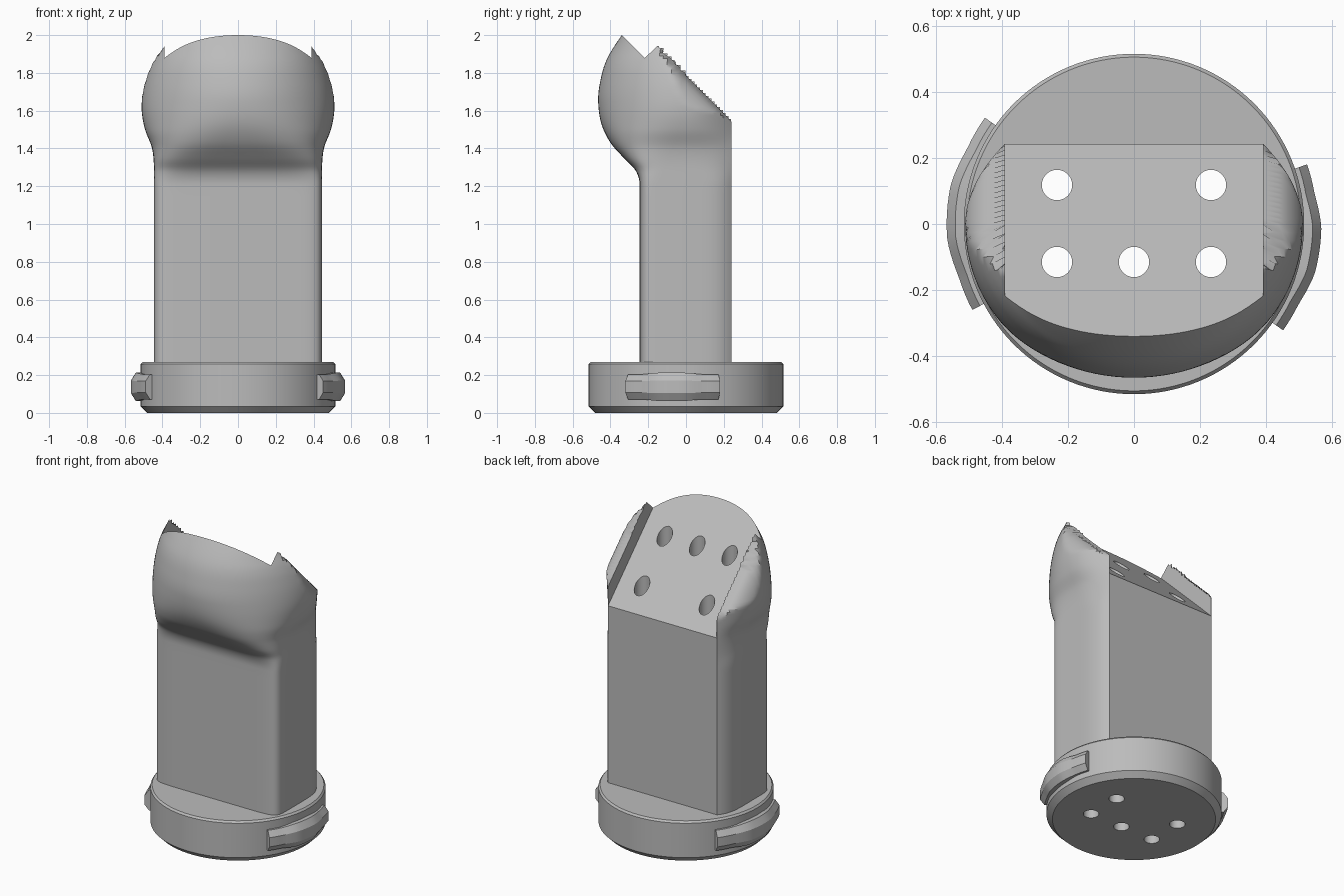
import bpy, bmesh
from math import sin, cos, pi, sqrt, radians
from mathutils import Matrix

if "Cube" in bpy.data.objects:
    bpy.data.objects.remove(bpy.data.objects["Cube"])

grey = bpy.data.materials.new("matte grey")
grey.use_nodes = True
GREY = (0.5, 0.5, 0.5, 1)
grey.diffuse_color = GREY
grey.node_tree.nodes["Principled BSDF"].inputs["Base Color"].default_value = GREY


def finish(bm, name):
    bmesh.ops.recalc_face_normals(bm, faces=bm.faces)
    mesh = bpy.data.meshes.new(name)
    bm.to_mesh(mesh)
    bm.free()
    mesh.materials.append(grey)
    obj = bpy.data.objects.new(name, mesh)
    bpy.context.collection.objects.link(obj)
    return obj


def loft(rings, name):
    """Skin a list of closed rings and cap both ends."""
    bm = bmesh.new()
    rows = [[bm.verts.new(p) for p in ring] for ring in rings]
    n = len(rows[0])
    for a, b in zip(rows, rows[1:]):
        for i in range(n):
            j = (i + 1) % n
            bm.faces.new((a[i], a[j], b[j], b[i]))
    bm.faces.new(rows[0][::-1])
    bm.faces.new(rows[-1])
    return finish(bm, name)


def select(obj):
    bpy.ops.object.select_all(action='DESELECT')
    obj.select_set(True)
    bpy.context.view_layer.objects.active = obj


def cut(obj, cutter):
    mod = obj.modifiers.new("cut", 'BOOLEAN')
    mod.operation = 'DIFFERENCE'
    mod.solver = 'EXACT'
    mod.object = cutter
    select(obj)
    bpy.ops.object.modifier_apply(modifier=mod.name)


def smooth(obj, angle=30):
    select(obj)
    bpy.ops.object.shade_smooth_by_angle(angle=radians(angle))


def curve(table, z):
    """Smooth interpolation through (height, value) pairs."""
    if z <= table[0][0]:
        return table[0][1]
    last = len(table) - 1

    def slope(i):
        if i in (0, last):
            return 0 if i == 0 else slope(last - 1)
        (a, u), (b, v) = table[i - 1], table[i + 1]
        return (v - u) / (b - a)
    for i in range(last):
        (a, u), (b, v) = table[i], table[i + 1]
        if z <= b:
            h = b - a
            t = (z - a) / h
            return (u * (1 + 2 * t) * (1 - t) ** 2 + v * t * t * (3 - 2 * t)
                    + h * t * (1 - t) * (slope(i) * (1 - t) - slope(i + 1) * t))
    return table[last][1]


# Neck and bulging head: half width, front depth and squareness by height
WIDTH = [(1.28, .445), (1.4, .455), (1.5, .492), (1.6, .51), (1.7, .505),
         (1.8, .482), (1.87, .455), (1.92, .43), (2.06, .38)]
FRONT = [(1.2, .245), (1.28, .265), (1.35, .33), (1.43, .4), (1.53, .448),
         (1.65, .465), (1.75, .455), (1.87, .42), (2.0, .34), (2.06, .29)]
SQUARE = [(1.2, 10), (1.3, 6), (1.42, 3.2), (1.6, 2.1), (2.06, 2.0)]
BACK, CORNER, STEPS = .242, .392, 28


def cheek_limit(s):
    """Rounds the cheeks off towards the slanted top."""
    if s < 1.55:
        return 1
    if s > 1.785:
        return .385
    return .39 + .13 * sqrt(1 - ((s - 1.55) / .235) ** 2)


def body_ring(z):
    w, f, n = curve(WIDTH, z), curve(FRONT, z), curve(SQUARE, z)
    power = 2 + 2 * (n - 2) / 8
    half = []
    for i in range(17):
        y = BACK * (1 - i / 16)
        half.append((CORNER + (w - CORNER) * (1 - (y / BACK) ** power), y))
    for i in range(1, STEPS + 1):
        a = pi / 2 * i / STEPS
        half.append((w * max(cos(a), 0) ** (2 / n), -f * sin(a) ** (2 / n)))
    half[-1] = (0, -f)
    half = [(min(x, cheek_limit(z + y)), y) for x, y in half]
    right = [(x, y, z) for x, y in half]
    return right + [(-x, y, z) for x, y, z in right[-2::-1]]


heights = [.2, .7, 1.15] + [1.2 + .015 * i for i in range(58)]
body = loft([body_ring(z) for z in heights], "neck_and_head")

# Slanted recess between the cheeks
recess = loft([[(x, -.8, 2.46), (x, .6, 1.06), (x, .6, 2.6), (x, -.8, 2.6)]
               for x in (-.39, .39)], "recess_cutter")
cut(body, recess)

# Round foot with chamfered rims
FOOT = [(.48, 0), (.515, .035), (.515, .258), (.505, .27)]
foot = loft([[(r * cos(2 * pi * i / 128), r * sin(2 * pi * i / 128), z)
              for i in range(128)] for r, z in FOOT], "round_foot")

# Five holes running right through
bm = bmesh.new()
for x, y in [(-.233, .118), (.233, .118), (-.233, -.115), (0, -.115), (.233, -.115)]:
    bmesh.ops.create_cone(bm, cap_ends=True, segments=40, radius1=.046, radius2=.046,
                          depth=3, matrix=Matrix.Translation((x, y, 1)))
holes = finish(bm, "hole_cutter")
for part in (body, foot):
    cut(part, holes)
    smooth(part)
for helper in (recess, holes):
    bpy.data.objects.remove(helper)

# Side lugs: chamfered section swept round the foot, thicker in the middle
SECTION = [(.48, -1), (.528, -1), (.554, -.45), (.554, .45), (.528, 1), (.48, 1)]


def lug(name, start, end):
    rings = []
    for i in range(25):
        t = i / 24
        a = radians(start + (end - start) * t)
        bump = min(1, max(0, (.5 - abs(t - .5) - .18) / .18))
        rings.append([((r + .013 * bump) * cos(a), (r + .013 * bump) * sin(a),
                       .138 + k * (.066 + .009 * bump)) for r, k in SECTION])
    smooth(loft(rings, name), 20)


lug("left_lug", -35.5, 19)
lug("right_lug", 144.5, 208)
